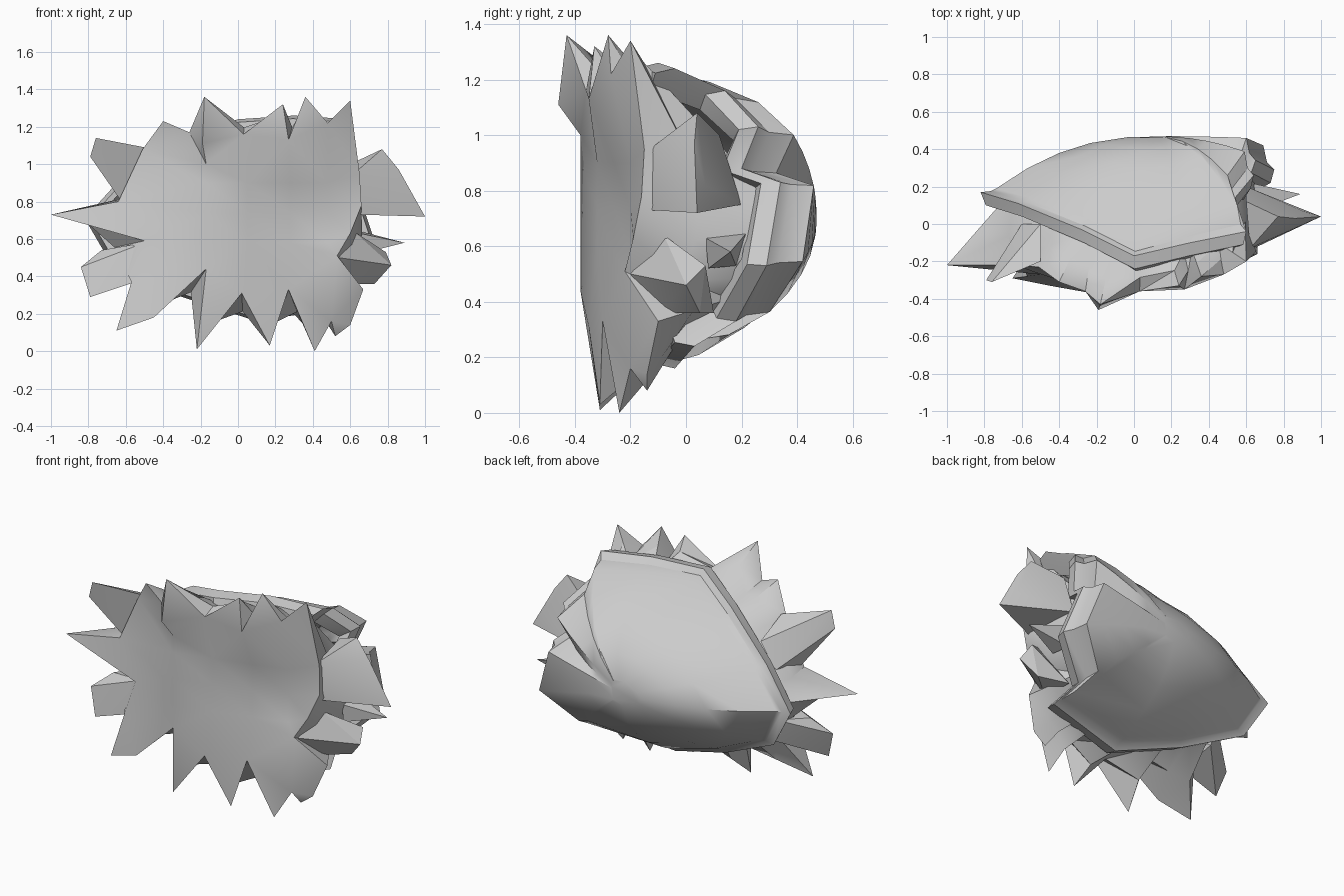
import bpy
import bmesh
import math
from mathutils import Vector
from mathutils.geometry import delaunay_2d_cdt

default = bpy.data.objects.get("Cube")
if default:
    bpy.data.objects.remove(default, do_unlink=True)

CENTRE = Vector((0, 0, 0.7))

# One stone colour for everything
stone = bpy.data.materials.new("grey_stone")
stone.use_nodes = True
stone.diffuse_color = (0.6, 0.6, 0.6, 1)
stone.node_tree.nodes["Principled BSDF"].inputs["Base Color"].default_value = stone.diffuse_color


def finish(bm, name, angle):
    """Turn a bmesh into a shaded object with the stone material."""
    bmesh.ops.recalc_face_normals(bm, faces=bm.faces)
    mesh = bpy.data.meshes.new(name)
    bm.to_mesh(mesh)
    bm.free()
    mesh.materials.append(stone)
    obj = bpy.data.objects.new(name, mesh)
    bpy.context.collection.objects.link(obj)
    bpy.ops.object.select_all(action='DESELECT')
    obj.select_set(True)
    bpy.context.view_layer.objects.active = obj
    bpy.ops.object.shade_smooth_by_angle(angle=math.radians(angle))
    return obj


def add_ring(bm, points):
    return [bm.verts.new(p) for p in points]


def bridge(bm, ring_a, ring_b):
    """Join two rings of equal length with triangles."""
    count = len(ring_a)
    for i in range(count):
        j = (i + 1) % count
        bm.faces.new((ring_a[i], ring_a[j], ring_b[j]))
        bm.faces.new((ring_a[i], ring_b[j], ring_b[i]))


def add_lump(name, tips, roots):
    """Faceted horn: the hull of its outer tips and its buried roots."""
    bm = bmesh.new()
    result = bmesh.ops.convex_hull(bm, input=add_ring(bm, tips + roots))
    bmesh.ops.delete(bm, geom=result["geom_interior"], context='VERTS')
    finish(bm, name, 25)


def polar(point):
    offset = Vector(point) - CENTRE
    return math.atan2(offset.z, offset.x), math.hypot(offset.x, offset.z)


def from_polar(angle, radius, y):
    return CENTRE + Vector((math.cos(angle) * radius, y, math.sin(angle) * radius))


# Edge of the back shell, clockwise from its left corner in the front view
shell_edge = [
    (-.82, .17, .71), (-.62, .11, .93), (-.28, -.03, 1.14), (0, -.17, 1.24),
    (.3, -.1, 1.26), (.6, -.04, 1.24), (.54, .14, 1.16), (.64, .26, 1.03),
    (.6, .2, .88), (.65, .34, .83), (.75, .29, .53), (.55, .18, .33),
    (.6, .03, .24), (.1, -.04, .16), (-.3, .05, .29), (-.68, .13, .47),
]

# Jagged front rim, spike tips and the notches between them
jagged_rim = [
    (-1, -.22, .73), (-.64, -.22, .8), (-.51, -.23, 1.08), (-.4, -.31, 1.23),
    (-.26, -.36, 1.17), (-.18, -.43, 1.36), (.03, -.36, 1.16), (.24, -.33, 1.32),
    (.27, -.35, 1.13), (.36, -.28, 1.36), (.48, -.27, 1.22), (.6, -.2, 1.34),
    (.65, -.15, .95), (.66, -.16, .78), (.6, -.19, .63), (.53, -.22, .51),
    (.67, -.1, .33), (.6, -.14, .14), (.52, -.14, .08), (.5, -.2, .16),
    (.41, -.24, 0), (.27, -.3, .33), (.17, -.31, .03), (.02, -.35, .31),
    (-.22, -.31, .01), (-.17, -.38, .44), (-.45, -.33, .18), (-.65, -.29, .11),
    (-.57, -.28, .37), (-.5, -.27, .59),
]


def edge_at(angle):
    """Radius and depth of the shell edge in a given direction."""
    table = sorted((*polar(p), p[1]) for p in shell_edge)
    first, last = table[0], table[-1]
    table.insert(0, (last[0] - math.tau, *last[1:]))
    table.append((first[0] + math.tau, *first[1:]))
    for low, high in zip(table, table[1:]):
        if low[0] <= angle <= high[0]:
            t = (angle - low[0]) / max(high[0] - low[0], 1e-6)
            return low[1] + (high[1] - low[1]) * t, low[2] + (high[2] - low[2]) * t


# Spiked body: front cap, spikes and flanks running back to the shell
bm = bmesh.new()
rim = add_ring(bm, jagged_rim)
angles = sorted((polar(p)[0] for p in jagged_rim), reverse=True)
middle, back = [], []
for point, angle in zip(jagged_rim, angles):
    edge_radius, edge_y = edge_at(angle)
    base = from_polar(angle, edge_radius * .87, edge_y - .05)
    halfway = Vector(point).lerp(base, .5)
    half_angle, half_radius = polar(halfway)
    half_radius = max(half_radius, edge_radius * .9)
    middle.append(from_polar(half_angle, half_radius, halfway.y))
    back.append(base)
middle, back = add_ring(bm, middle), add_ring(bm, back)
bridge(bm, rim, middle)
bridge(bm, middle, back)

# Front cap: an upright ridge leaning into the tallest spike, hollow beside it
cap_points = [(-.19, -.46, 1.11), (-.17, -.38, 1.0)]
for x, y in ((-.17, -.38), (.05, -.32), (.28, -.26), (.48, -.2)):
    cap_points += [(x, y, z) for z in (.58, .74, .9)]
cap_verts = rim + add_ring(bm, cap_points)
flat = [Vector((v.co.x, v.co.z)) for v in cap_verts]
count = len(rim)
outline = [(i, (i + 1) % count) for i in range(count)]
_, _, faces, origins, _, _ = delaunay_2d_cdt(flat, outline, [], 1, 1e-5)
for face in faces:
    corners = [cap_verts[origins[i][0]] for i in face if origins[i]]
    if len(set(corners)) == 3:
        bm.faces.new(corners)
finish(bm, "spiked_body", 40)

# Horns growing from the flanks behind the rim
add_lump("left_side_upper_horn",
         [(.77, .04, 1.08), (.86, .03, .97), (.9, .07, .82), (1, .04, .72)],
         [(.62, -.13, .95), (.64, -.13, .73), (.6, .12, 1.0), (.6, .2, .75)])
add_lump("left_side_small_spike", [(.89, .16, .58)],
         [(.65, .07, .63), (.62, .22, .65), (.62, .18, .53), (.65, .08, .52)])
add_lump("left_side_lower_horn",
         [(.82, 0, .46), (.79, .07, .53), (.73, .05, .36)],
         [(.54, -.2, .5), (.62, -.08, .64), (.55, -.1, .36), (.55, .1, .36)])
add_lump("right_side_upper_horn",
         [(-.79, -.3, 1.04), (-.76, -.31, 1.14)],
         [(-.5, -.2, 1.09), (-.63, -.2, .81), (-.5, 0, 1.0), (-.6, 0, .85)])
add_lump("right_side_lower_horn",
         [(-.84, -.21, .45), (-.79, -.24, .29), (-.73, -.15, .54)],
         [(-.5, -.22, .58), (-.55, -.24, .37), (-.55, 0, .42), (-.6, 0, .55)])

# Back shell: edge wall, narrow band, raised panel edge and smooth dome.
# Each ring has its scale, its rise and its share of the dome bulge.
bm = bmesh.new()
crown_y = .47
dome_centre = Vector((.1, 0, .7))
profile = [(.85, -.09, 0), (.97, -.07, 0), (1, 0, 0), (.94, .04, 0), (.91, .13, 0)]
profile += [(.91 * s, .13, 1 - s ** 2.2) for s in (.8, .6, .4, .15)]
previous = None
for scale, rise, share in profile:
    points = []
    for x, y, z in shell_edge:
        spot = dome_centre.lerp(Vector((x, 0, z)), scale)
        fade = min(max(.6 + .6 * x, .15), 1) if rise > 0 else 1
        level = min(y + rise * fade, crown_y - .01)
        points.append((spot.x, level + (crown_y - level) * share, spot.z))
    ring = add_ring(bm, points)
    if previous:
        bridge(bm, previous, ring)
    previous = ring
bm.faces.new(previous)
finish(bm, "back_shell", 35)
